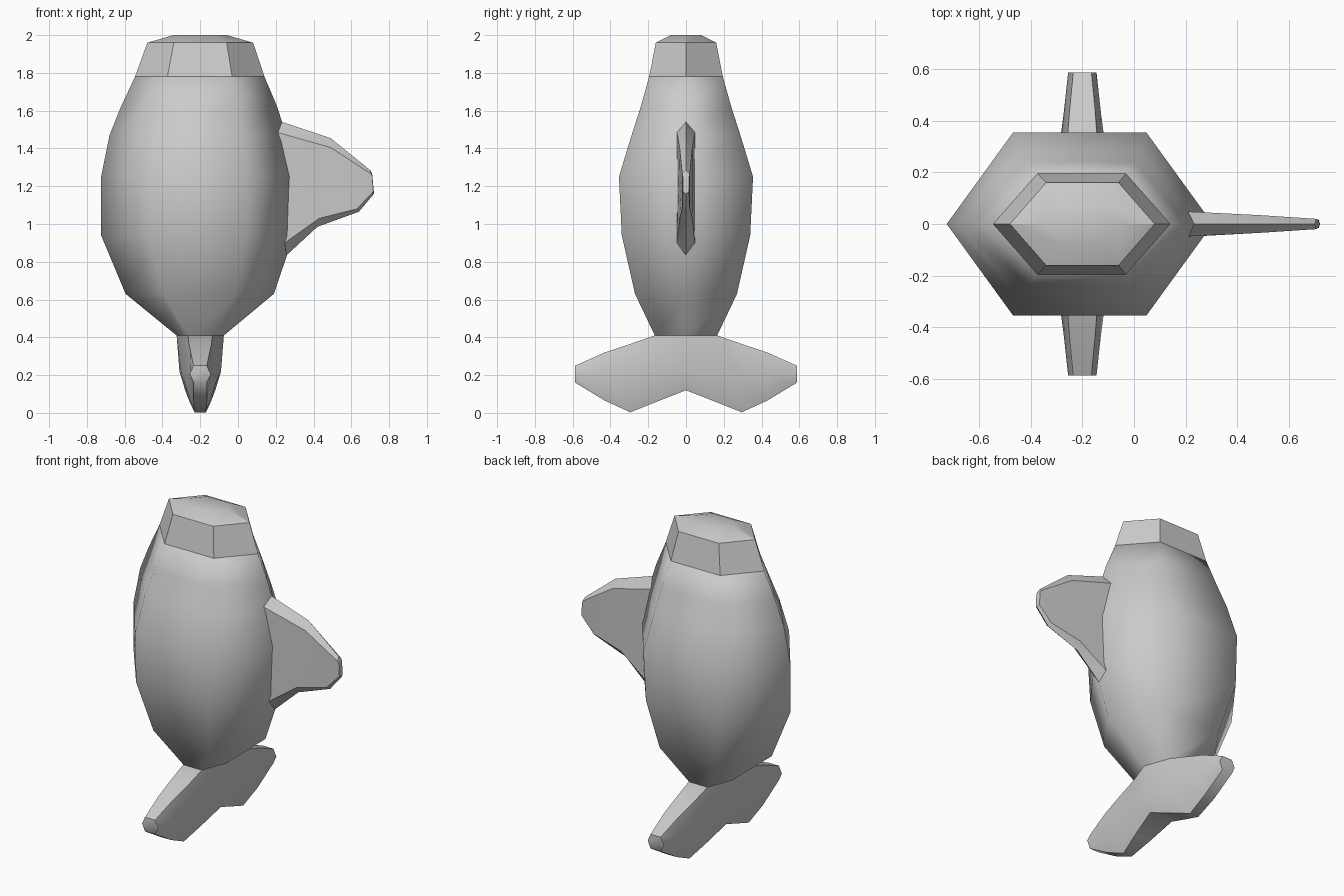
import bpy, bmesh
from math import radians

if "Cube" in bpy.data.objects:
    bpy.data.objects.remove(bpy.data.objects["Cube"])


def loft(name, rings, angle=None):
    """Skin a list of equal-length point loops and cap both ends."""
    bm = bmesh.new()
    loops = [[bm.verts.new(p) for p in ring] for ring in rings]
    n = len(loops[0])
    for a, b in zip(loops, loops[1:]):
        for i in range(n):
            j = (i + 1) % n
            bm.faces.new((a[i], a[j], b[j], b[i]))
    bm.faces.new(loops[0][::-1])
    bm.faces.new(loops[-1])
    bmesh.ops.recalc_face_normals(bm, faces=bm.faces)
    mesh = bpy.data.meshes.new(name)
    bm.to_mesh(mesh)
    bm.free()
    ob = bpy.data.objects.new(name, mesh)
    bpy.context.collection.objects.link(ob)
    if angle:
        bpy.ops.object.select_all(action='DESELECT')
        ob.select_set(True)
        bpy.context.view_layer.objects.active = ob
        bpy.ops.object.shade_smooth_by_angle(angle=radians(angle))
    return ob


def hex_ring(z, x0, x1, y):
    """Horizontal hexagon with points on the x ends."""
    c, r = (x0 + x1) / 2, (x1 - x0) / 2
    return [(c + r * u, y * v, z) for u, v in
            ((1, 0), (.5, 1), (-.5, 1), (-1, 0), (-.5, -1), (.5, -1))]


# Body: z, left x, right x, half depth
body = [(0.36, -0.31, -0.09, 0.13), (0.41, -0.325, -0.075, 0.165),
        (0.63, -0.595, 0.19, 0.27), (0.94, -0.725, 0.295, 0.34),
        (1.25, -0.725, 0.305, 0.355), (1.47, -0.68, 0.255, 0.288),
        (1.62, -0.62, 0.208, 0.24), (1.78, -0.545, 0.14, 0.195)]
loft("body", [hex_ring(*r) for r in body], 80)

# Faceted neck stump with a shallow cap
neck = [(1.78, -0.545, 0.14, 0.195), (1.96, -0.48, 0.08, 0.16),
        (2.0, -0.34, -0.06, 0.08)]
loft("neck", [hex_ring(*r) for r in neck], 25)

# Tail flukes: y, top z, middle z, bottom z, top / middle / bottom half widths
half = [(0.0, 0.41, 0.22, 0.12, 0.125, 0.11, 0.08),
        (0.165, 0.41, 0.20, 0.055, 0.065, 0.10, 0.055),
        (0.295, 0.365, 0.18, 0.003, 0.06, 0.09, 0.03),
        (0.43, 0.32, 0.20, 0.065, 0.05, 0.072, 0.035),
        (0.587, 0.25, 0.205, 0.16, 0.035, 0.055, 0.035)]
tail = [(-s[0],) + s[1:] for s in half[:0:-1]] + half
loft("tail_flukes", [[(-0.2 + w, y, z) for w, z in
                      ((wt, zt), (wm, zm), (wb, zb),
                       (-wb, zb), (-wm, zm), (-wt, zt))]
                     for y, zt, zm, zb, wt, wm, wb in tail], 60)

# Back fin: outer top, shoulder, lower and bottom points as (x, z), half thickness
fin = [((0.19, 1.555), (0.19, 1.49), (0.22, 0.88), (0.22, 0.80), 0.049),
       ((0.49, 1.455), (0.49, 1.405), (0.43, 1.03), (0.42, 0.985), 0.034),
       ((0.70, 1.285), (0.705, 1.265), (0.63, 1.08), (0.64, 1.065), 0.02),
       ((0.71, 1.265), (0.712, 1.25), (0.715, 1.17), (0.72, 1.16), 0.016)]
loft("back_fin", [[(t[0], 0, t[1]), (s[0], d, s[1]), (l[0], d, l[1]),
                   (b[0], 0, b[1]), (l[0], -d, l[1]), (s[0], -d, s[1])]
                  for t, s, l, b, d in fin], 25)
